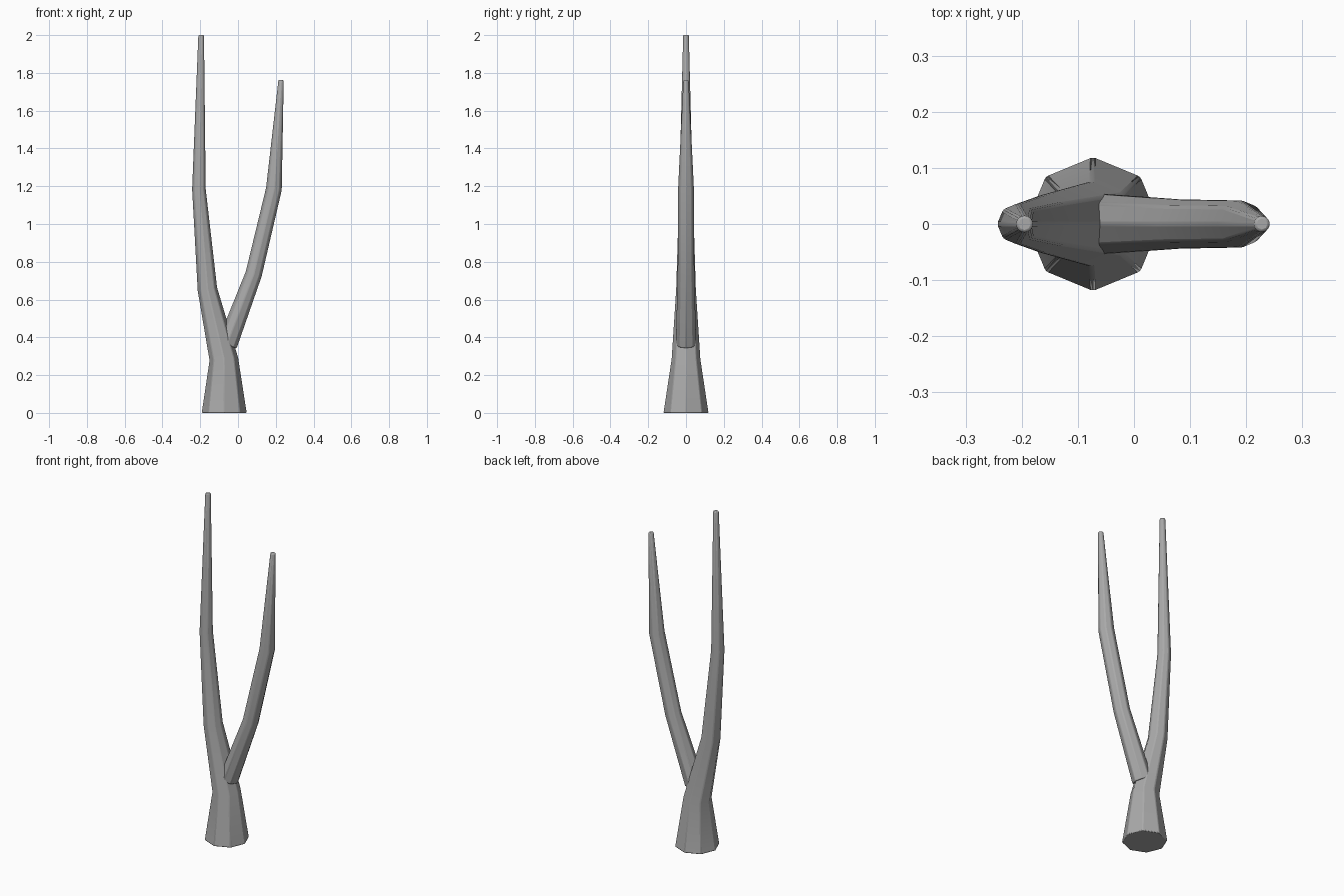
import bpy
import bmesh
from math import cos, sin, pi
from mathutils import Vector

cube = bpy.data.objects.get("Cube")
if cube:
    bpy.data.objects.remove(cube, do_unlink=True)

grey = bpy.data.materials.new("weathered grey")
grey.use_nodes = True
grey.diffuse_color = (0.4, 0.4, 0.4, 1)
grey.node_tree.nodes["Principled BSDF"].inputs["Base Color"].default_value = grey.diffuse_color

SIDES = 8


def limb(name, stations):
    """Tapered eight-sided limb; each station is (x, z, radius, ring tilt)."""
    bm = bmesh.new()
    rings = []
    for x, z, r, tilt in stations:
        across = Vector((cos(tilt), 0, -sin(tilt)))
        centre = Vector((x, 0, z))
        rings.append([bm.verts.new(centre + across * r * cos(a) + Vector((0, r * sin(a), 0)))
                      for a in (2 * pi * i / SIDES for i in range(SIDES))])
    for low, high in zip(rings, rings[1:]):
        for i in range(SIDES):
            j = (i + 1) % SIDES
            bm.faces.new((low[i], low[j], high[j], high[i]))
    bm.faces.new(rings[0][::-1])
    bm.faces.new(rings[-1])
    mesh = bpy.data.meshes.new(name)
    bm.to_mesh(mesh)
    bm.free()
    mesh.materials.append(grey)
    obj = bpy.data.objects.new(name, mesh)
    bpy.context.collection.objects.link(obj)

    # Slightly worn edges
    bevel = obj.modifiers.new("worn edges", "BEVEL")
    bevel.width = 0.005
    bevel.segments = 2
    bevel.limit_method = "ANGLE"
    bevel.angle_limit = 0.5
    bpy.ops.object.select_all(action="DESELECT")
    obj.select_set(True)
    bpy.context.view_layer.objects.active = obj
    bpy.ops.object.shade_smooth_by_angle(angle=0.6)
    return obj


# Flared foot and main stem
limb("trunk", [(-0.073, 0, 0.12, 0), (-0.075, 0.285, 0.077, -0.1),
               (-0.162, 0.655, 0.053, -0.17), (-0.207, 1.185, 0.037, -0.04),
               (-0.195, 2.0, 0.016, 0)])

# Fork leaning to the left
limb("side_branch", [(-0.058, 0.36, 0.055, 0.35), (0.083, 0.735, 0.045, 0.3),
                     (0.19, 1.185, 0.043, 0.15), (0.228, 1.762, 0.015, 0.06)])
